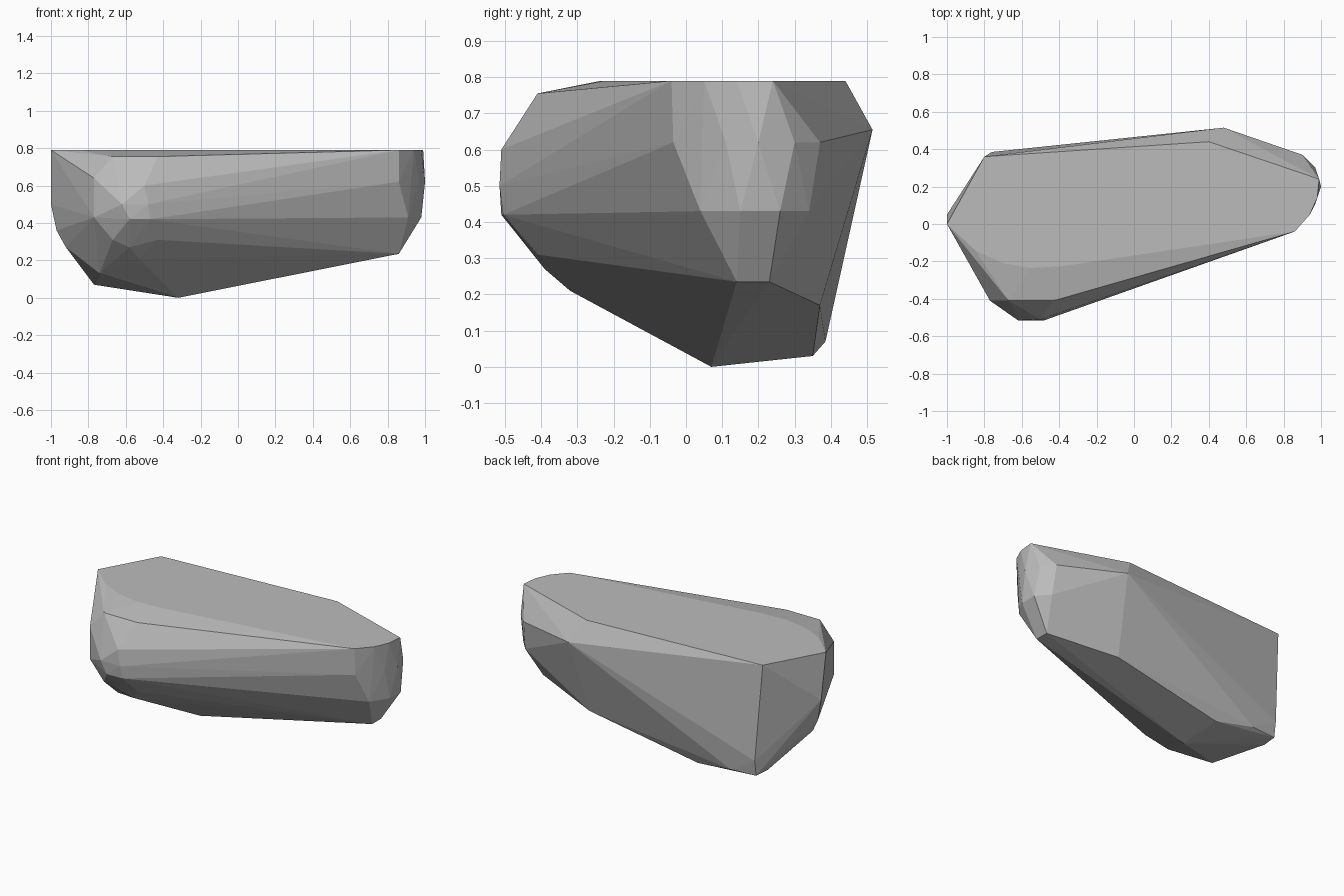
import bpy
import bmesh

default_cube = bpy.data.objects.get("Cube")
if default_cube:
    bpy.data.objects.remove(default_cube, do_unlink=True)


def flat_material(name, color):
    material = bpy.data.materials.new(name)
    material.use_nodes = True
    material.diffuse_color = color
    material.node_tree.nodes["Principled BSDF"].inputs["Base Color"].default_value = color
    return material


def level(height, *outline):
    """Corner points sharing one height."""
    return [(x, y, height) for x, y in outline]


def convex_stone(name, corners, material):
    """Wrap a convex, flat faceted skin around the corner points."""
    mesh = bpy.data.meshes.new(name)
    bm = bmesh.new()
    for corner in corners:
        bm.verts.new(corner)
    result = bmesh.ops.convex_hull(bm, input=bm.verts)
    spare = [v for v in result["geom_interior"] if isinstance(v, bmesh.types.BMVert)]
    bmesh.ops.delete(bm, geom=spare, context="VERTS")
    bmesh.ops.dissolve_limit(bm, angle_limit=0.02, verts=bm.verts, edges=bm.edges)
    bmesh.ops.recalc_face_normals(bm, faces=bm.faces)
    bm.to_mesh(mesh)
    bm.free()
    mesh.materials.append(material)
    stone = bpy.data.objects.new(name, mesh)
    bpy.context.collection.objects.link(stone)
    return stone


# Flat top, with its curved front margin and the lower front lip
top = level(0.79, (-1, 0), (-0.8, 0.36), (0.4, 0.44), (0.99, 0.24), (0.98, 0.14),
            (0.94, 0.05), (0.86, -0.04), (-0.38, -0.225), (-0.55, -0.235),
            (-0.7, -0.21), (-0.85, -0.14))
lip = level(0.755, (-0.67, -0.41), (-0.43, -0.41))

# Bulging front corner, narrowing downwards
front = (level(0.6, (-0.5, -0.51))
         + level(0.5, (-0.62, -0.515), (-0.48, -0.515))
         + level(0.42, (-0.58, -0.51), (-0.47, -0.505))
         + level(0.31, (-0.67, -0.41), (-0.43, -0.41))
         + [(-0.77, -0.41, 0.64), (-0.77, -0.41, 0.43), (-0.58, -0.39, 0.27)])

# Rounded end
rounded_end = (level(0.62, (0.86, -0.035), (0.97, 0.11), (1, 0.2), (0.97, 0.3), (0.9, 0.37))
               + level(0.43, (0.91, 0.04), (0.98, 0.15), (0.98, 0.26), (0.91, 0.34))
               + level(0.235, (0.86, 0.14), (0.86, 0.23)))

# Pointed end, back ridge and underside
pointed_end = [(-1, 0.05, 0.5), (-0.97, 0.04, 0.36), (-0.92, 0.02, 0.27)]
back_ridge = [(0.48, 0.515, 0.655), (0.43, 0.37, 0.17), (-0.76, 0.385, 0.17)]
underside = (level(0.07, (-0.77, 0.27), (-0.76, 0.37), (-0.59, 0.385))
             + [(-0.32, 0.07, 0), (-0.33, 0.35, 0.03), (-0.74, -0.17, 0.13),
                (-0.53, -0.32, 0.21)])

stone_grey = flat_material("stone grey", (0.5, 0.5, 0.5, 1))
convex_stone("stone", top + lip + front + rounded_end + pointed_end + back_ridge + underside,
             stone_grey)
